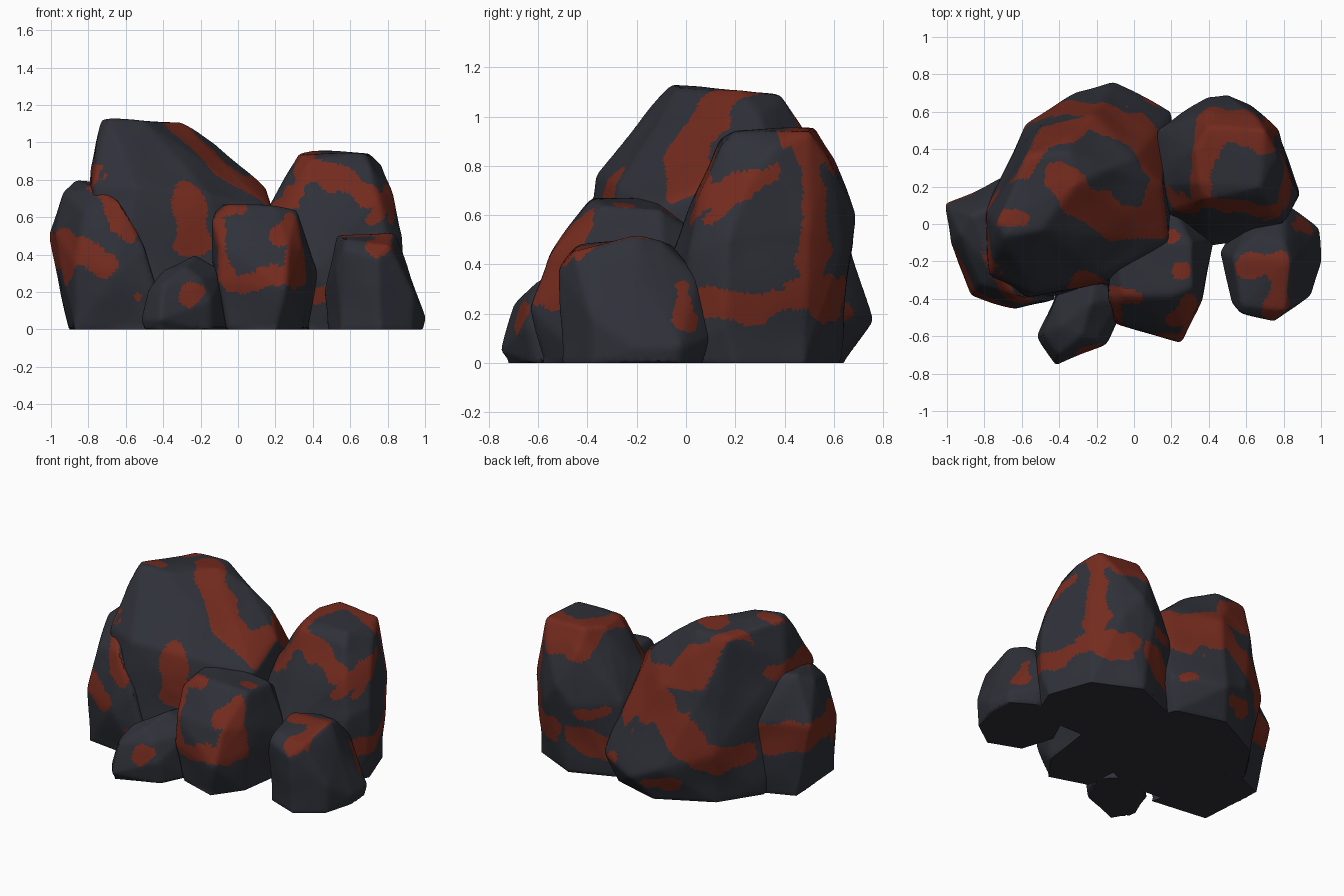
import bpy, bmesh, math
from mathutils import Vector, noise


def material(name, rgb):
    m = bpy.data.materials.new(name)
    m.diffuse_color = (*rgb, 1)
    return m


STONE = material("dark_stone", (0.029, 0.031, 0.041))
RUST = material("rust_patch", (0.175, 0.024, 0.013))

# Projection directions for painting: two plane axes, facing axis, facing sign
VIEWS = {"F": (0, 2, 1, -1), "B": (0, 2, 1, 1), "R": (1, 2, 0, 1),
         "L": (1, 2, 0, -1), "T": (0, 1, 2, 1)}


def stripe_distance(p, path):
    pts = [Vector(q) for q in path]
    if len(pts) == 1:
        return (p - pts[0]).length
    best = 9
    for a, b in zip(pts, pts[1:]):
        d = b - a
        t = max(0, min(1, (p - a).dot(d) / d.length_squared))
        best = min(best, (p - a - d * t).length)
    return best


def is_rust(c, n, patches):
    wobble = 0.05 * noise.noise(c * 6) + 0.015 * noise.noise(c * 17)
    for view, radius, path in patches:
        i, j, k, s = VIEWS[view]
        if n[k] * s > 0.3 and stripe_distance(Vector((c[i], c[j])), path) < radius + wobble:
            return True
    return False


def rock(name, base, body, patches):
    bm = bmesh.new()
    for x, y in base:
        bm.verts.new((x, y, 0))
    for p in body:
        bm.verts.new(p)
    res = bmesh.ops.convex_hull(bm, input=bm.verts[:])
    junk = {v for v in res["geom_interior"] + res["geom_unused"]
            if isinstance(v, bmesh.types.BMVert)}
    bmesh.ops.delete(bm, geom=list(junk), context="VERTS")
    # Refine the hull to an even grain
    for _ in range(7):
        long_edges = [e for e in bm.edges if e.calc_length() > 0.028]
        if not long_edges:
            break
        bmesh.ops.subdivide_edges(bm, edges=long_edges, cuts=1)
        bmesh.ops.triangulate(bm, faces=bm.faces[:])
    # Soften the edges and add a slight unevenness, keeping the foot flat
    upper = [v for v in bm.verts if v.co.z > 1e-4]
    for _ in range(3):
        bmesh.ops.smooth_vert(bm, verts=upper, factor=0.4,
                              use_axis_x=True, use_axis_y=True, use_axis_z=True)
    bm.normal_update()
    for v in upper:
        v.co += v.normal * (0.004 + 0.014 * noise.noise(v.co * 4))
        v.co.z = max(v.co.z, 0)
    bm.normal_update()
    for f in bm.faces:
        f.smooth = True
        f.material_index = int(is_rust(f.calc_center_median(), f.normal, patches))
    me = bpy.data.meshes.new(name)
    bm.to_mesh(me)
    bm.free()
    me.materials.append(STONE)
    me.materials.append(RUST)
    ob = bpy.data.objects.new(name, me)
    bpy.context.collection.objects.link(ob)
    bpy.context.view_layer.objects.active = ob
    ob.select_set(True)
    bpy.ops.object.shade_smooth_by_angle(angle=math.radians(35))
    ob.select_set(False)


# Tall boulder with a slanting crest
rock("main_boulder",
     [(-.72, -.3), (-.25, -.36), (.12, -.2), (.22, .3), (.12, .55), (-.2, .64), (-.55, .46), (-.72, .2)],
     [(-.11, .76, .17), (-.3, .7, .25), (.2, .6, .2), (-.57, .53, .35), (-.78, .1, .5),
      (-.78, -.2, .5), (-.62, -.4, .3), (-.1, -.31, .35), (-.79, .05, .87), (-.77, -.27, .77),
      (-.55, -.36, .76), (-.15, -.27, .72), (.18, -.1, .63), (.15, .2, .75), (0, .35, .87),
      (-.13, .3, 1), (-.22, .58, .75), (-.5, .52, .75), (-.35, .47, .95),
      (-.73, 0, 1.12), (-.69, -.06, 1.12), (-.5, -.03, 1.11), (-.3, .22, 1.1), (-.35, .38, 1.08), (-.57, .36, 1.08)],
     [("T", .09, [(-.62, .3), (-.52, .48), (-.25, .58), (.05, .5), (.12, .35)]),
      ("T", .09, [(-.4, .24), (-.25, .12), (-.1, 0), (.1, 0), (.15, .15)]),
      ("T", .04, [(-.7, .03), (-.6, .03)]),
      ("F", .09, [(-.27, .68), (-.24, .5)]),
      ("L", .06, [(-.2, .78), (.15, .8)]),
      ("B", .1, [(.05, .55), (-.25, .65), (-.4, .45), (-.6, .32)]),
      ("B", .05, [(-.35, .15), (-.2, .13)]), ("B", .06, [(.1, .2)])])

# Rounded boulder at the back right, sunk into the tall one
rock("right_boulder",
     [(.25, -.05), (.75, -.05), (.85, .2), (.75, .48), (.45, .62), (.15, .5), (.1, .15)],
     [(.4, .68, .5), (.5, .69, .6), (.62, .64, .45), (.77, .5, .55), (.88, .17, .5), (.87, .15, .15),
      (.8, .02, .45), (.4, -.12, .3), (.13, .5, .5), (.1, .2, .55), (.19, .35, .7), (.1, .05, .4),
      (.83, .25, .73), (.3, .08, .7), (.75, .07, .7), (.38, .14, .9), (.71, .14, .88),
      (.35, .22, .93), (.68, .2, .94), (.77, .37, .88), (.7, .5, .94), (.4, .52, .95),
      (.33, .4, .94), (.65, .57, .83), (.4, .6, .83)],
     [("T", .08, [(.4, .45), (.5, .53), (.68, .45)]),
      ("T", .04, [(.36, .4), (.34, .1)]),
      ("F", .05, [(.22, .66), (.38, .83), (.58, .82), (.68, .7)]),
      ("F", .04, [(.72, .58), (.82, .68)]), ("F", .04, [(.42, .18), (.5, .18)]),
      ("R", .06, [(.5, .9), (.52, .65), (.5, .4), (.52, .22)]),
      ("R", .07, [(.05, .24), (.25, .24), (.6, .25)]),
      ("R", .04, [(.1, .58), (.2, .7), (.35, .76)]),
      ("B", .08, [(.2, .2), (.4, .25)]), ("B", .07, [(.55, .28), (.75, .3)]),
      ("B", .04, [(.2, .45), (.35, .42)]), ("B", .08, [(.4, .85), (.6, .82)])])

# Shoulder on the left
rock("left_boulder",
     [(-.87, -.35), (-.48, -.4), (-.9, .1), (-.65, .2)],
     [(-1, .1, .5), (-.98, -.1, .52), (-.95, .08, .2), (-.87, -.38, .35), (-.64, -.45, .3),
      (-.42, -.4, .15), (-.7, .25, .5), (-.93, -.05, .74), (-.87, .05, .8), (-.72, .1, .78),
      (-.64, -.38, .68), (-.82, -.33, .64), (-.5, -.41, .42), (-.72, -.28, .74)],
     [("F", .07, [(-.95, .3), (-.9, .45), (-.72, .33)]),
      ("F", .05, [(-.78, .79), (-.66, .62), (-.58, .5)]),
      ("F", .03, [(-.54, .17)]),
      ("L", .1, [(-.1, .42), (.12, .42)]), ("B", .1, [(-1, .4), (-.75, .4)])])

# Squarish block at the front centre
rock("centre_rock",
     [(-.05, -.5), (.2, -.58), (.33, -.4), (.38, -.05), (.2, .08), (-.1, 0)],
     [(.25, -.63, .22), (-.1, -.53, .25), (.36, -.4, .28), (.43, -.08, .3), (-.14, -.35, .4),
      (-.13, -.4, .58), (-.05, -.38, .66), (.2, -.38, .65), (.31, -.34, .63), (.31, -.1, .62),
      (-.1, -.12, .67), (.34, -.44, .45), (-.1, -.52, .46), (.27, -.56, .43),
      (-.1, .02, .55), (.22, .07, .5)],
     [("F", .05, [(-.13, .55), (-.08, .34), (-.02, .24), (.15, .28), (.31, .28), (.31, .48)]),
      ("F", .05, [(.22, .5), (.3, .5)]),
      ("T", .04, [(-.12, -.35), (.02, -.4)]), ("T", .045, [(.27, -.25)]),
      ("T", .05, [(.28, -.45), (.22, -.5)]), ("T", .04, [(-.1, -.1), (.2, -.05)])])

# Pebble at the front
rock("front_pebble",
     [(-.49, -.6), (-.42, -.72), (-.15, -.61), (-.05, -.4), (-.2, -.25), (-.42, -.38)],
     [(-.51, -.6, .05), (-.42, -.76, .05), (-.48, -.58, .2), (-.4, -.7, .24), (-.15, -.64, .15),
      (-.07, -.4, .3), (-.2, -.63, .27), (-.4, -.55, .31), (-.23, -.42, .4), (-.28, -.6, .34),
      (-.4, -.38, .25), (-.22, -.27, .38)],
     [("F", .055, [(-.27, .2), (-.25, .19)])])

# Block at the front right
rock("right_block",
     [(.48, -.2), (.55, -.42), (.76, -.5), (.93, -.38), (.98, -.2), (.97, -.03), (.82, .06), (.6, .05)],
     [(.46, -.15, .2), (.53, -.42, .32), (.75, -.52, .38), (.58, -.47, .43), (.94, -.38, .18),
      (1, -.2, .06), (.99, -.02, .06), (.82, .1, .1), (.8, .04, .35), (.9, -.2, .36),
      (.53, -.18, .5), (.58, -.43, .47), (.81, -.46, .45), (.83, -.2, .51), (.65, -.05, .48),
      (.8, -.1, .49), (.62, .05, .3)],
     [("T", .06, [(.62, -.22), (.78, -.2), (.76, -.42)]),
      ("F", .05, [(.76, .45)]), ("R", .03, [(-.01, .3), (0, .18)])])
